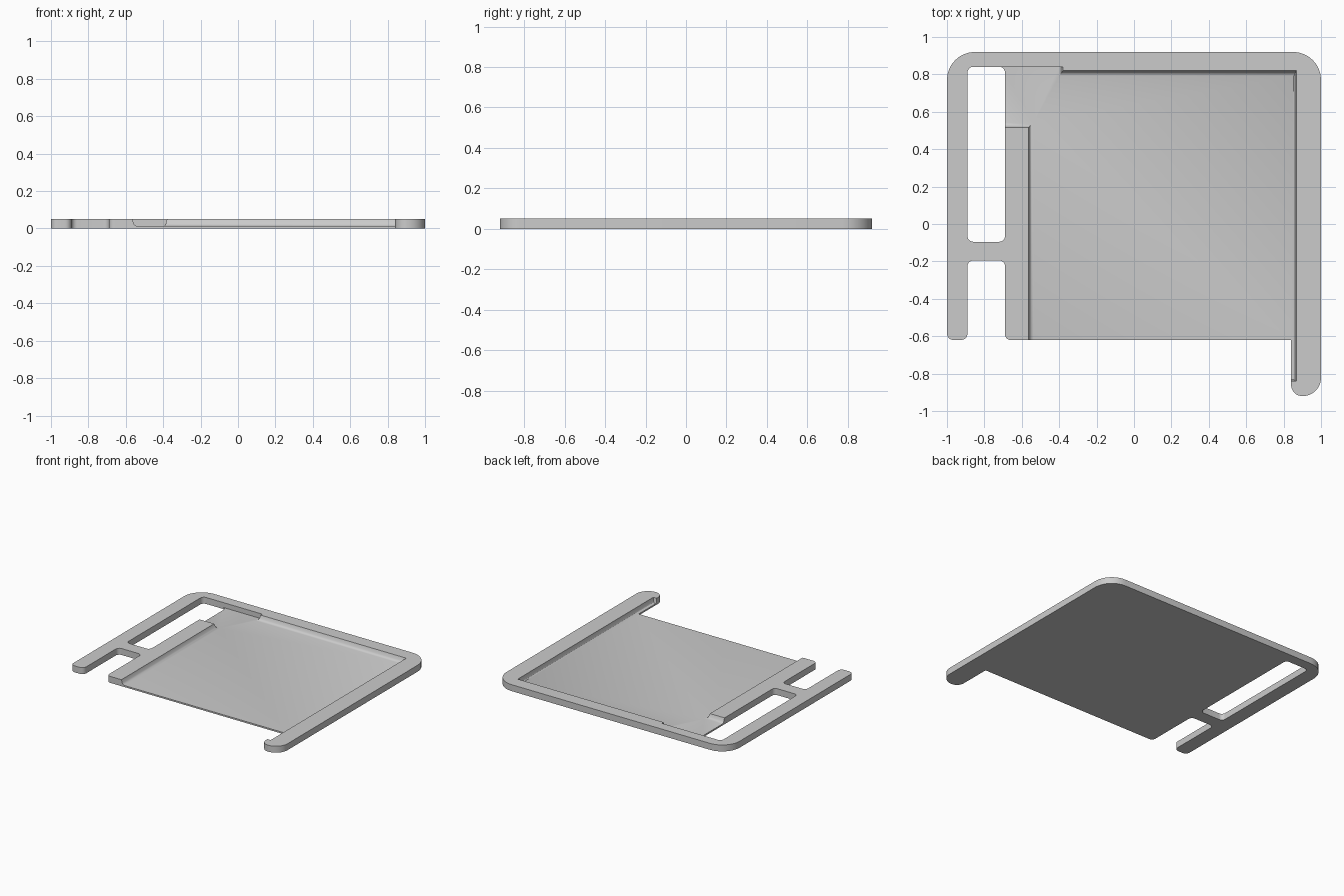
import bpy
import bmesh
from math import tan
from mathutils import Vector

cube = bpy.data.objects.get("Cube")
if cube:
    bpy.data.objects.remove(cube, do_unlink=True)

HEIGHT, FLOOR = 0.05, 0.012

grey = bpy.data.materials.new("grey plastic")
grey.use_nodes = True
grey.diffuse_color = (0.6, 0.6, 0.6, 1)
grey.node_tree.nodes["Principled BSDF"].inputs["Base Color"].default_value = (0.6, 0.6, 0.6, 1)


def rounded(corners, steps=8):
    """Turn (x, y, radius) corners into an outline with round corners."""
    out = []
    for i, (x, y, r) in enumerate(corners):
        p = Vector((x, y))
        if r == 0:
            out.append(p)
            continue
        a = (Vector(corners[i - 1][:2]) - p).normalized()
        b = (Vector(corners[(i + 1) % len(corners)][:2]) - p).normalized()
        half = a.angle(b) / 2
        d = r / tan(half)
        start, end = p + a * d, p + b * d
        centre = p + (a + b).normalized() * (r * r + d * d) ** 0.5
        for k in range(steps + 1):
            v = (start - centre).normalized().slerp((end - centre).normalized(), k / steps)
            out.append(centre + v * r)
    return out


def loft(name, layers):
    """Solid through equal-length outlines given as (outline, z)."""
    bm = bmesh.new()
    rings = [[bm.verts.new((p[0], p[1], z)) for p in outline] for outline, z in layers]
    bm.faces.new(rings[0][::-1])
    bm.faces.new(rings[-1])
    for low, high in zip(rings, rings[1:]):
        for i in range(len(low)):
            j = (i + 1) % len(low)
            bm.faces.new((low[i], low[j], high[j], high[i]))
    bmesh.ops.recalc_face_normals(bm, faces=bm.faces)
    mesh = bpy.data.meshes.new(name)
    bm.to_mesh(mesh)
    bm.free()
    mesh.materials.append(grey)
    obj = bpy.data.objects.new(name, mesh)
    bpy.context.collection.objects.link(obj)
    return obj


def cut(body, cutter):
    cutter.hide_render = True
    mod = body.modifiers.new(cutter.name, "BOOLEAN")
    mod.operation, mod.solver, mod.object = "DIFFERENCE", "EXACT", cutter
    bpy.ops.object.select_all(action="DESELECT")
    bpy.context.view_layer.objects.active = body
    body.select_set(True)
    bpy.ops.object.modifier_apply(modifier=mod.name)
    bpy.data.objects.remove(cutter, do_unlink=True)


# Plate outline with the open notch on the right side and the long left arm
outline = rounded([
    (-1, -0.62, 0.035), (-0.89, -0.62, 0.035), (-0.89, -0.195, 0.03),
    (-0.69, -0.195, 0.03), (-0.69, -0.62, 0.03), (0.84, -0.62, 0),
    (0.84, -0.92, 0.06), (1, -0.92, 0.098), (1, 0.92, 0.15), (-1, 0.92, 0.15)])
tray = loft("card_tray", [(outline, 0), (outline, HEIGHT)])

# Long strap slot
slot = rounded([(-0.89, -0.095, 0.03), (-0.69, -0.095, 0.03),
                (-0.69, 0.84, 0.03), (-0.89, 0.84, 0.03)])
cut(tray, loft("slot_cutter", [(slot, -0.1), (slot, 0.1)]))

# Recess: x, y and the direction each corner moves as the wall flares at its foot
recess = [(-0.565, -0.7, 1, 0), (0.8, -0.7, 0, 0), (0.8, -0.84, 0, 0.3),
          (0.868, -0.84, -0.5, 0.3), (0.868, 0.82, -0.5, -1), (-0.38, 0.82, -0.7, -1),
          (-0.38, 0.84, -0.7, 0), (-0.75, 0.84, 0, 0), (-0.75, 0.515, 0, 1),
          (-0.565, 0.515, 1, 1)]


def flare(t):
    return [(x + dx * t, y + dy * t) for x, y, dx, dy in recess]


cut(tray, loft("recess_cutter", [(flare(0.028), FLOOR), (flare(0.016), 0.016),
                                 (flare(0.008), 0.025), (flare(0), HEIGHT),
                                 (flare(0), 0.1)]))

bpy.ops.object.shade_smooth_by_angle()
